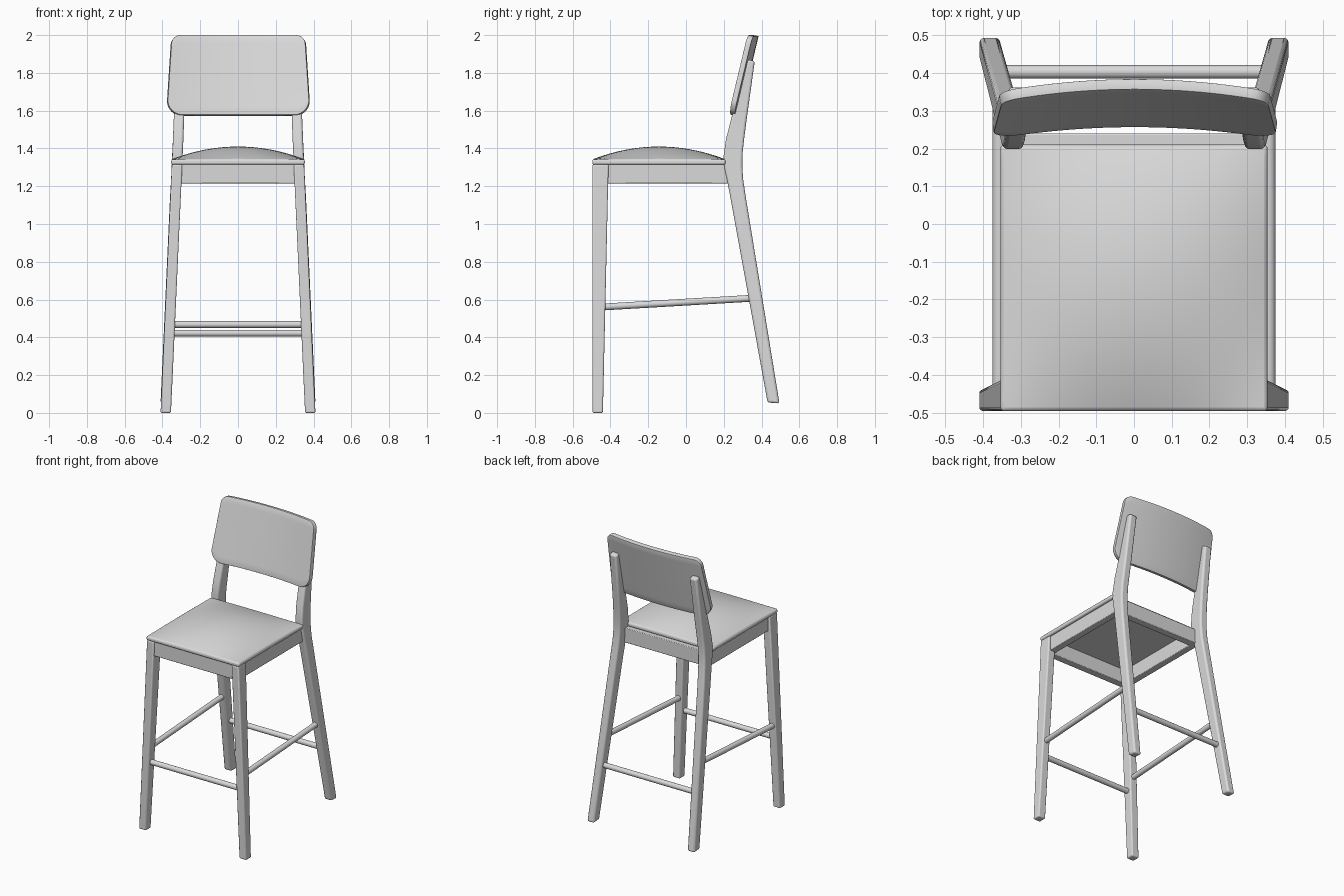
import bpy, bmesh, math
from mathutils import Vector

default = bpy.data.objects.get("Cube")
if default:
    bpy.data.objects.remove(default, do_unlink=True)

# Single pale grey finish
grey = bpy.data.materials.new("pale_grey")
grey.use_nodes = True
colour = (0.7, 0.7, 0.7, 1)
grey.diffuse_color = colour
grey.node_tree.nodes["Principled BSDF"].inputs["Base Color"].default_value = colour


def finish(name, bm, bevel=0, segments=3, mirror=False, thickness=0):
    bmesh.ops.recalc_face_normals(bm, faces=bm.faces)
    mesh = bpy.data.meshes.new(name)
    bm.to_mesh(mesh)
    bm.free()
    mesh.materials.append(grey)
    obj = bpy.data.objects.new(name, mesh)
    bpy.context.collection.objects.link(obj)
    if thickness:
        solid = obj.modifiers.new("thickness", 'SOLIDIFY')
        solid.thickness = thickness
        solid.offset = 0
    if bevel:
        mod = obj.modifiers.new("soft_edges", 'BEVEL')
        mod.width = bevel
        mod.segments = segments
        mod.limit_method = 'ANGLE'
        mod.angle_limit = math.radians(40)
    if mirror:
        obj.modifiers.new("both_sides", 'MIRROR')
    bpy.ops.object.select_all(action='DESELECT')
    obj.select_set(True)
    bpy.context.view_layer.objects.active = obj
    bpy.ops.object.shade_smooth_by_angle(angle=math.radians(35))
    return obj


def leg(name, sections, bevel):
    """Loft rectangular sections: (front y, front z, back y, back z, outer x)."""
    bm = bmesh.new()
    width = 0.055
    rings = []
    for fy, fz, by, bz, x in sections:
        corners = [(x, fy, fz), (x - width, fy, fz), (x - width, by, bz), (x, by, bz)]
        rings.append([bm.verts.new(c) for c in corners])
    for low, high in zip(rings, rings[1:]):
        for i in range(4):
            j = (i + 1) % 4
            bm.faces.new((low[i], low[j], high[j], high[i]))
    bm.faces.new(rings[0])
    bm.faces.new(rings[-1])
    finish(name, bm, bevel, mirror=True)


def box(name, low, high, mirror=False):
    bm = bmesh.new()
    bmesh.ops.create_cube(bm, size=1)
    for v in bm.verts:
        v.co = Vector([(a + b) / 2 + c * (b - a) for a, b, c in zip(low, high, v.co)])
    finish(name, bm, 0.004, 2, mirror)


def rod(name, start, end, mirror=False):
    a, b = Vector(start), Vector(end)
    bm = bmesh.new()
    bmesh.ops.create_cone(bm, cap_ends=True, segments=20, radius1=0.018,
                          radius2=0.018, depth=(b - a).length)
    turn = (b - a).to_track_quat('Z', 'Y')
    for v in bm.verts:
        v.co = turn @ v.co + (a + b) / 2
    finish(name, bm, mirror=mirror)


# Legs: straight tapered front pair, bent rear pair that rise to the backrest
leg("front_legs", [(-0.495, 0, -0.44, 0, 0.41),
                   (-0.495, 1.316, -0.41, 1.316, 0.35)], 0.008)
leg("rear_legs", [(0.432, 0.055, 0.495, 0.05, 0.41),
                  (0.235, 1.14, 0.317, 1.14, 0.36),
                  (0.216, 1.24, 0.302, 1.24, 0.354),
                  (0.203, 1.30, 0.298, 1.31, 0.351),
                  (0.199, 1.36, 0.300, 1.38, 0.348),
                  (0.212, 1.45, 0.309, 1.46, 0.344),
                  (0.240, 1.56, 0.322, 1.56, 0.340),
                  (0.325, 1.872, 0.364, 1.862, 0.333)], 0.012)

# Seat frame
box("front_apron", (-0.31, -0.485, 1.215), (0.31, -0.435, 1.316))
box("rear_apron", (-0.31, 0.19, 1.215), (0.31, 0.24, 1.316))
box("side_aprons", (0.29, -0.45, 1.215), (0.338, 0.24, 1.316), mirror=True)

# Footrest rods
rod("front_stretcher", (-0.34, -0.465, 0.468), (0.34, -0.465, 0.468))
rod("rear_stretcher", (-0.34, 0.403, 0.422), (0.34, 0.403, 0.422))
rod("side_stretchers", (0.357, -0.45, 0.56), (0.357, 0.37, 0.608), mirror=True)

# Domed seat cushion
bm = bmesh.new()
bmesh.ops.create_grid(bm, x_segments=24, y_segments=24, size=1)
for v in bm.verts:
    u, w = v.co.x, v.co.y
    v.co = (u * 0.354, -0.143 + w * 0.353,
            1.342 + 0.068 * (1 - u * u) * (1 - w * w))
skirt = bmesh.ops.extrude_edge_only(bm, edges=[e for e in bm.edges if e.is_boundary])
bottom = [g for g in skirt["geom"] if isinstance(g, bmesh.types.BMVert)]
for v in bottom:
    v.co.z = 1.314
bmesh.ops.contextual_create(bm, geom=[e for e in bm.edges if e.is_boundary])
finish("seat", bm, 0.01, 3)

# Backrest: rounded panel, leaning back and hollowed towards the sitter
bm = bmesh.new()
half, columns, rows = 0.376, 36, 10


def corner_rise(x, radius):
    d = max(0, abs(x) - (half - radius))
    return radius - math.sqrt(max(0, radius * radius - d * d))


grid = []
for i in range(columns + 1):
    x = half * math.sin(math.pi / 2 * (2 * i / columns - 1))
    low = 1.575 + corner_rise(x, 0.08)
    high = 1.997 - corner_rise(x, 0.045)
    line = []
    for j in range(rows + 1):
        z = low + (high - low) * j / rows
        lean = 0.270 + 0.1 * (z - 1.575) / 0.42
        y = lean - 0.032 * (x / half) ** 2
        taper = 1 - 0.06 * (z - 1.65) / 0.35
        line.append(bm.verts.new((x * min(1, taper) + 0.002, y, z)))
    grid.append(line)
for a, b in zip(grid, grid[1:]):
    for j in range(rows):
        bm.faces.new((a[j], b[j], b[j + 1], a[j + 1]))
finish("backrest", bm, 0.005, 2, thickness=0.028)
